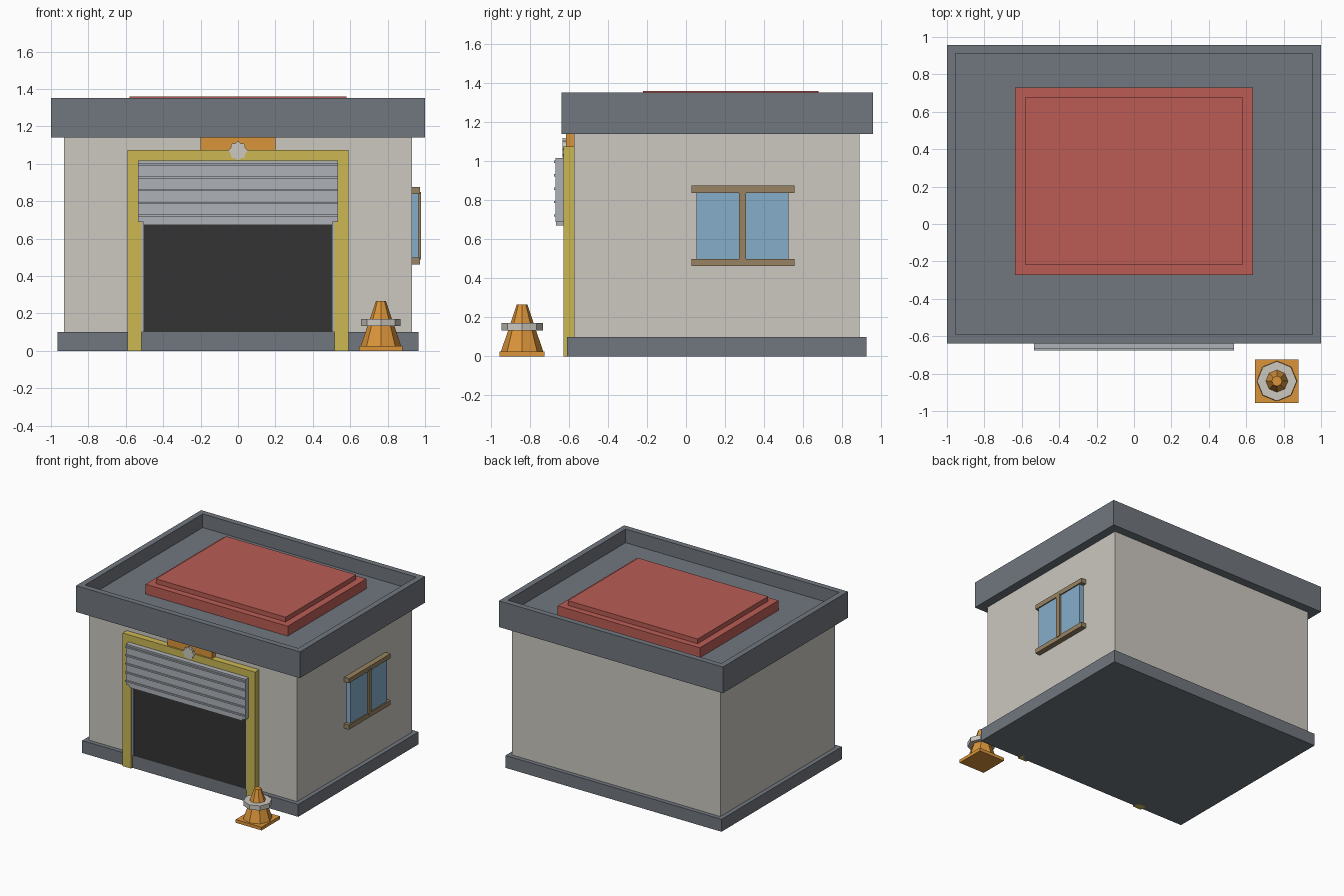
import bpy, bmesh, math
from mathutils import Matrix

if "Cube" in bpy.data.objects:
    bpy.data.objects.remove(bpy.data.objects["Cube"])


def material(name, r, g, b):
    lin = [((c / 255 + 0.055) / 1.055) ** 2.4 for c in (r, g, b)]
    m = bpy.data.materials.new(name)
    m.diffuse_color = (*lin, 1)
    m.use_nodes = True
    m.node_tree.nodes["Principled BSDF"].inputs["Base Color"].default_value = m.diffuse_color
    return m


WALL = material("warm white", 204, 200, 192)
SLATE = material("slate grey", 113, 119, 127)
RED = material("brick red", 186, 92, 84)
YELLOW = material("mustard yellow", 204, 184, 84)
ORANGE = material("orange", 218, 148, 58)
STEEL = material("steel grey", 174, 178, 184)
DARK = material("near black", 52, 52, 52)
WOOD = material("brown", 152, 132, 98)
GLASS = material("window blue", 134, 174, 202)


def finish(name, bm, mat):
    me = bpy.data.meshes.new(name)
    bmesh.ops.recalc_face_normals(bm, faces=bm.faces)
    bm.to_mesh(me)
    bm.free()
    me.materials.append(mat)
    ob = bpy.data.objects.new(name, me)
    bpy.context.collection.objects.link(ob)
    return ob


def add_box(bm, x, y, z):
    size = Matrix.Diagonal((x[1] - x[0], y[1] - y[0], z[1] - z[0], 1))
    mid = Matrix.Translation((sum(x) / 2, sum(y) / 2, sum(z) / 2))
    return bmesh.ops.create_cube(bm, size=1, matrix=mid @ size)


def box(name, mat, x, y, z):
    bm = bmesh.new()
    add_box(bm, x, y, z)
    return finish(name, bm, mat)


def frustum(name, mat, centre, z, r1, r2, sides=8):
    bm = bmesh.new()
    bmesh.ops.create_cone(bm, cap_ends=True, segments=sides, radius1=r1, radius2=r2, depth=z[1] - z[0],
                          matrix=Matrix.Translation((*centre, sum(z) / 2)))
    return finish(name, bm, mat)


# Building body
box("walls", WALL, (-0.93, 0.93), (-0.575, 0.89), (0.02, 1.2))
box("foundation", SLATE, (-0.965, 0.965), (-0.61, 0.925), (0, 0.1))

# Roof slab with a sunken deck inside the parapet
bm = bmesh.new()
add_box(bm, (-1, 1), (-0.638, 0.958), (1.14, 1.352))
bm.normal_update()
top = [f for f in bm.faces if f.normal.z > 0.9]
bmesh.ops.inset_region(bm, faces=top, thickness=0.066)
inner = bmesh.ops.extrude_face_region(bm, geom=top)["geom"]
bmesh.ops.delete(bm, geom=top, context='FACES_ONLY')
bmesh.ops.translate(bm, vec=(0, 0, -0.11), verts=[v for v in inner if isinstance(v, bmesh.types.BMVert)])
finish("roof_parapet", bm, SLATE)

# Stepped red roof panel
box("roof_panel_lower", RED, (-0.635, 0.635), (-0.272, 0.73), (1.23, 1.322))
box("roof_panel_upper", RED, (-0.58, 0.58), (-0.22, 0.68), (1.31, 1.36))

# Garage doorway: frame, dark opening, side tracks
for side, s in (("left", -1), ("right", 1)):
    box("door_post_" + side, YELLOW, sorted((s * 0.516, s * 0.592)), (-0.627, -0.57), (0, 1.075))
    box("door_track_" + side, STEEL, sorted((s * 0.503, s * 0.52)), (-0.62, -0.57), (0.1, 0.69))
box("door_beam", YELLOW, (-0.516, 0.516), (-0.627, -0.57), (1.0, 1.075))
box("door_opening", DARK, (-0.505, 0.505), (-0.611, -0.57), (0.1, 1.0))

# Rolled-up shutter with ribs
box("shutter", STEEL, (-0.535, 0.535), (-0.668, -0.61), (0.69, 1.017))
box("shutter_lip", STEEL, (-0.505, 0.505), (-0.665, -0.611), (0.672, 0.69))
for i in range(5):
    z = 0.722 + 0.069 * i
    box(f"shutter_rib_{i + 1}", STEEL, (-0.535, 0.535), (-0.677, -0.66), (z - 0.006, z + 0.006))

# Sign over the door with a small gear disc
box("sign_board", ORANGE, (-0.2, 0.2), (-0.615, -0.57), (1.06, 1.14))
bm = bmesh.new()
ring = []
for i in range(32):
    r = 0.05 if i % 4 < 2 else 0.043
    a = (i - 0.5) * math.tau / 32
    ring.append(bm.verts.new((r * math.cos(a), -0.634, 1.07 + r * math.sin(a))))
face = bm.faces.new(ring)
ext = bmesh.ops.extrude_face_region(bm, geom=[face])["geom"]
bmesh.ops.translate(bm, vec=(0, 0.03, 0), verts=[v for v in ext if isinstance(v, bmesh.types.BMVert)])
finish("sign_gear", bm, WALL)

# Side window
box("window_glass", GLASS, (0.92, 0.965), (0.055, 0.525), (0.49, 0.85))
box("window_mullion", WOOD, (0.92, 0.979), (0.272, 0.308), (0.49, 0.85))
for name, z in (("window_sill", 0.463), ("window_lintel", 0.838)):
    box(name, WOOD, (0.92, 0.974), (0.027, 0.555), (z, z + 0.037))

# Traffic cone
C = (0.764, -0.84)
box("cone_base", ORANGE, (C[0] - 0.116, C[0] + 0.116), (C[1] - 0.116, C[1] + 0.116), (0, 0.026))
frustum("cone_body", ORANGE, C, (0.02, 0.266), 0.11, 0.027)
frustum("cone_band", WALL, C, (0.133, 0.171), 0.106, 0.106)
